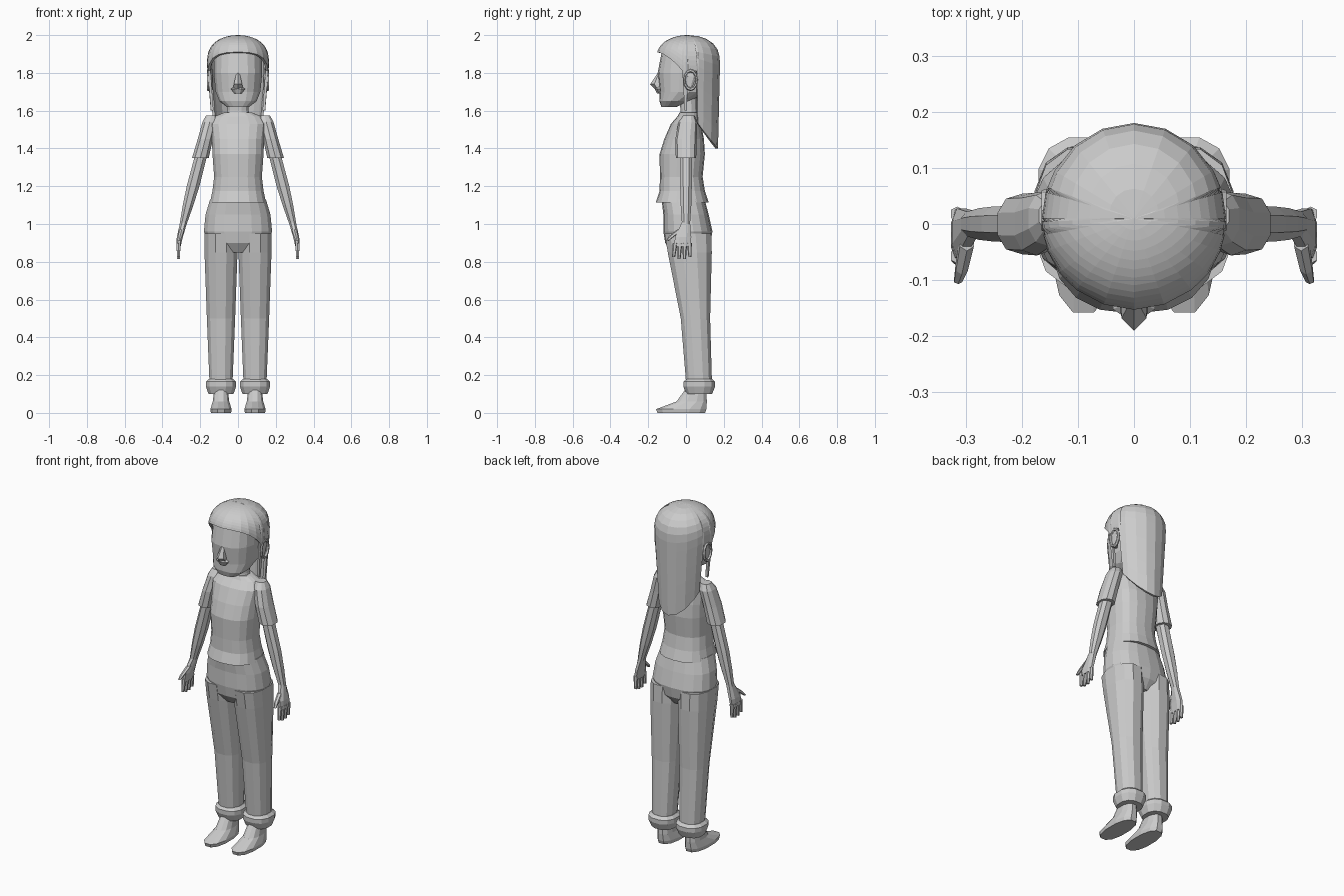
import bpy
import bmesh
from math import sin, cos, pi, radians, copysign

cube = bpy.data.objects.get("Cube")
if cube:
    bpy.data.objects.remove(cube)

# One plain colour for the whole figure
clay = bpy.data.materials.new("clay_grey")
clay.use_nodes = True
tone = (0.6, 0.6, 0.6, 1)
clay.diffuse_color = tone
clay.node_tree.nodes["Principled BSDF"].inputs["Base Color"].default_value = tone


def finish(name, bm):
    """Turn a bmesh into a flat shaded object."""
    bmesh.ops.recalc_face_normals(bm, faces=bm.faces)
    mesh = bpy.data.meshes.new(name)
    bm.to_mesh(mesh)
    bm.free()
    mesh.materials.append(clay)
    obj = bpy.data.objects.new(name, mesh)
    bpy.context.collection.objects.link(obj)
    return obj


def squared(value, power=0.85):
    """Push a sine or cosine outwards, for a slightly boxy cross-section."""
    return copysign(abs(value) ** power, value)


def middle(z):
    """Centre line of the parts that are not mirrored."""
    return 0


def arm_line(z):
    """Sideways position of the sloping arm; the hand hangs straight."""
    return min(0.55 - z * 0.26, 0.315)


def leg_line(z):
    """Sideways position of the upright leg."""
    return 0.09


def ear_line(z):
    """Sideways position of the ear."""
    return 0.145


def loft(name, rings, line=middle, sides=12, side=1):
    """Skin level rings of height, depth position, half width and half depth."""
    bm = bmesh.new()
    loops = []
    for z, y, wide, deep in rings:
        loop = []
        for i in range(sides):
            turn = 2 * pi * (i + 0.5) / sides
            px = side * (line(z) + wide * squared(cos(turn)))
            py = y + deep * squared(sin(turn))
            loop.append(bm.verts.new((px, py, z)))
        loops.append(loop)
    for low, high in zip(loops, loops[1:]):
        for i in range(sides):
            j = (i + 1) % sides
            bm.faces.new((low[i], low[j], high[j], high[i]))
    bm.faces.new(loops[0])
    bm.faces.new(loops[-1])
    return finish(name, bm)


def pair(name, rings, line, sides=12):
    """Build a part on the left and its mirror image on the right."""
    for label, side in (("left_", 1), ("right_", -1)):
        loft(label + name, rings, line, sides, side)


def torus(name, location, major, minor, segments, scale, tilt=0):
    """Add a low-poly ring, such as an ear rim or a rolled hem."""
    bpy.ops.mesh.primitive_torus_add(
        location=location, rotation=(0, tilt, 0),
        major_radius=major, minor_radius=minor,
        major_segments=segments, minor_segments=6)
    obj = bpy.context.object
    obj.name = name
    obj.scale = scale
    obj.data.materials.append(clay)


# Head with a wedge shaped jaw, and the neck
loft("head", [
    (1.62, -.09, .06, .04),
    (1.65, -.06, .1, .08),
    (1.7, -.01, .12, .13),
    (1.8, 0, .13, .15),
    (1.93, 0, .125, .125)], sides=18)
loft("nose", [
    (1.7, -.13, .03, .02),
    (1.74, -.14, .025, .05),
    (1.8, -.135, .01, .015)], sides=6)
loft("lips", [
    (1.69, -.135, .02, .02),
    (1.715, -.14, .04, .027),
    (1.73, -.135, .02, .02)], sides=8)
loft("neck", [
    (1.55, .015, .07, .05),
    (1.6, .015, .058, .046),
    (1.7, .01, .056, .046)])

# Ears: a flat shell with a raised rim
pair("ear", [
    (1.71, .015, .012, .012),
    (1.78, .025, .015, .035),
    (1.82, .025, .01, .015)], ear_line, sides=8)
for label, side in (("left_", 1), ("right_", -1)):
    torus(label + "ear_rim", (side * .156, .024, 1.763), .05, .01, 12, (1, .65, 1), pi / 2)


# Hair: a domed shell, long behind, cut out at the ears and framing the face
def hair_edge(angle):
    """Height of the lower edge at an angle measured from the back."""
    if angle < 72:
        return 1.4 + 0.13 * (angle / 70) ** 2
    if angle < 91:
        return 1.81
    if angle < 97:
        return 1.6
    return 1.91 - 0.14 * (2 - angle / 90) ** 3


def hair_size(z):
    """Half width and half depth: a dome above, a gentle taper below."""
    rise = max(z - 1.84, 0) / 0.16
    drop = max(1.84 - z, 0)
    dome = max(1 - rise ** 3, 0) ** 0.5
    return 0.164 * dome * (1 - drop / 2), 0.17 * dome * (1 - drop / 7)


half = [0, 20, 40, 60, 71, 74, 90, 92, 96, 100, 110, 125, 140, 160, 180]
angles = half + [-a for a in half[-2:0:-1]]
rows = 12
bm = bmesh.new()
crown = bm.verts.new((0, .01, 2))
columns = []
for angle in angles:
    fall = 2 - hair_edge(abs(angle))
    turn = radians(angle)
    column = []
    for k in range(rows):
        z = 2 - fall * ((k + 1) / rows) ** 1.9
        wide, deep = hair_size(z)
        column.append(bm.verts.new((wide * sin(turn), .01 + deep * cos(turn), z)))
    columns.append(column)
for i, column in enumerate(columns):
    after = columns[(i + 1) % len(columns)]
    bm.faces.new((crown, column[0], after[0]))
    for k in range(rows - 1):
        bm.faces.new((column[k], column[k + 1], after[k + 1], after[k]))
hair = finish("hair", bm)
shell = hair.modifiers.new("thickness", "SOLIDIFY")
shell.thickness = 0.014
shell.offset = -1

# Shirt with a flared hem, and its sleeves
loft("shirt", [
    (1.115, -.02, .15, .14),
    (1.175, -.02, .137, .12),
    (1.25, -.025, .128, .113),
    (1.37, -.02, .137, .12),
    (1.45, -.01, .14, .105),
    (1.53, 0, .15, .08),
    (1.57, .01, .125, .055),
    (1.59, .015, .075, .05)], sides=18)
pair("sleeve", [
    (1.35, 0, .046, .054),
    (1.45, 0, .042, .056),
    (1.54, .01, .04, .05),
    (1.575, .015, .03, .03)], arm_line, sides=10)

# Arms and hands
pair("arm", [
    (1, 0, .02, .023),
    (1.1, 0, .03, .03),
    (1.2, 0, .036, .033),
    (1.4, 0, .034, .036)], arm_line, sides=8)
pair("palm", [
    (.88, -.02, .012, .046),
    (.93, -.015, .017, .046),
    (1.01, 0, .02, .023)], arm_line, sides=8)
pair("thumb", [
    (.91, -.1, .008, .007),
    (.935, -.075, .012, .015),
    (.97, -.03, .014, .018)], arm_line, sides=6)
for i, finger in enumerate(("index", "middle", "ring", "little")):
    spread = 0.025 * i - 0.057
    tip = 0.825 - 0.012 * sin(pi * i / 3)
    pair(finger + "_finger", [
        (tip, spread * 1.15, .008, .008),
        (.9, spread, .013, .013)], arm_line, sides=6)

# Trousers: hips, legs and rolled cuffs
loft("trouser_hips", [
    (.85, .01, .07, .085),
    (.9, .01, .155, .12),
    (.96, .01, .183, .13),
    (1.05, 0, .174, .12),
    (1.13, -.015, .15, .114)], sides=18)
pair("trouser_leg", [
    (.14, .07, .062, .07),
    (.5, .05, .077, .08),
    (.85, .02, .09, .12),
    (.95, .01, .09, .127)], leg_line)
pair("cuff", [
    (.1, .07, .068, .07),
    (.14, .07, .083, .087),
    (.165, .07, .083, .087),
    (.18, .07, .066, .07)], leg_line)

# Bare feet, sloping down to the toes
pair("foot", [
    (0, -.025, .055, .13),
    (.02, -.025, .058, .137),
    (.06, .03, .045, .083),
    (.15, .06, .034, .046)], leg_line)
